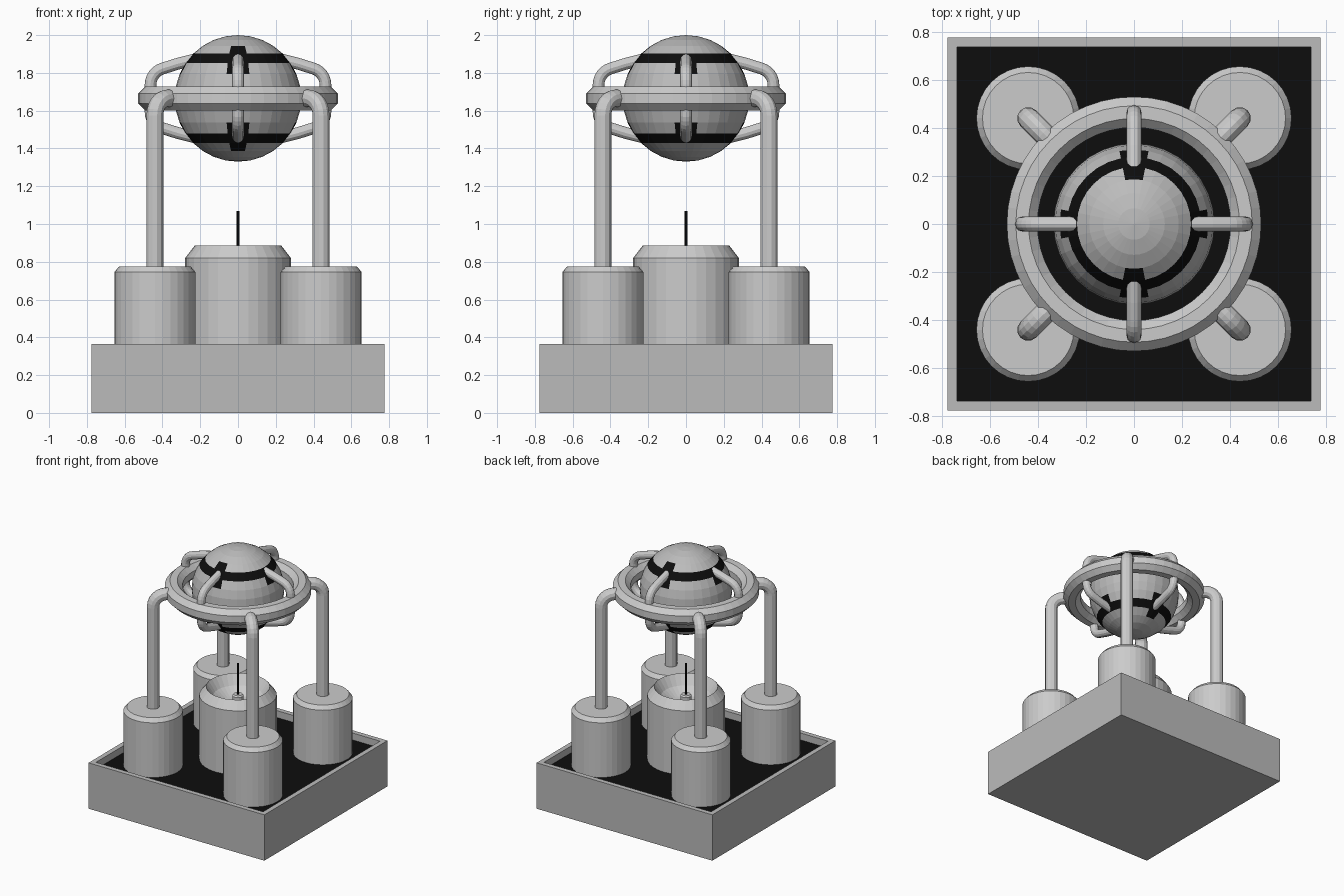
import bpy, bmesh
from math import pi, sin, cos, asin, atan2, degrees, radians, hypot

if "Cube" in bpy.data.objects:
    bpy.data.objects.remove(bpy.data.objects["Cube"])

black = bpy.data.materials.new("black")
black.diffuse_color = (0.004, 0.004, 0.004, 1)
black.use_nodes = True
black.node_tree.nodes["Principled BSDF"].inputs["Base Color"].default_value = black.diffuse_color
grey = bpy.data.materials.new("grey")
grey.diffuse_color = (0.5, 0.5, 0.5, 1)
grey.use_nodes = True
grey.node_tree.nodes["Principled BSDF"].inputs["Base Color"].default_value = grey.diffuse_color


def finish(name, bm, mats=()):
    me = bpy.data.meshes.new(name)
    bm.to_mesh(me)
    bm.free()
    for m in mats:
        me.materials.append(m)
    ob = bpy.data.objects.new(name, me)
    bpy.context.collection.objects.link(ob)
    return ob


def lathe(name, profile, sides=32, at=(0, 0), mats=()):
    """Spin a (radius, z) profile around a vertical axis."""
    bm = bmesh.new()
    vs = [bm.verts.new((r, 0, z)) for r, z in profile]
    es = [bm.edges.new(p) for p in zip(vs, vs[1:])]
    bmesh.ops.spin(bm, geom=vs + es, cent=(0, 0, 0), axis=(0, 0, 1),
                   angle=2 * pi, steps=sides, use_duplicate=False)
    bmesh.ops.remove_doubles(bm, verts=bm.verts, dist=1e-4)
    bmesh.ops.recalc_face_normals(bm, faces=bm.faces)
    bmesh.ops.translate(bm, verts=bm.verts, vec=(at[0], at[1], 0))
    return finish(name, bm, mats)


def pipe(name, path, radius, azimuth, sides=12):
    """Sweep a circle along a (distance, z) path in a vertical plane."""
    bm = bmesh.new()
    rings = []
    for i, (d, z) in enumerate(path):
        a, b = path[max(i - 1, 0)], path[min(i + 1, len(path) - 1)]
        t = atan2(b[1] - a[1], b[0] - a[0])
        ring = []
        for k in range(sides):
            u, v = radius * cos(2 * pi * k / sides), radius * sin(2 * pi * k / sides)
            r = d - u * sin(t)
            ring.append(bm.verts.new((r * cos(azimuth) - v * sin(azimuth),
                                      r * sin(azimuth) + v * cos(azimuth),
                                      z + u * cos(t))))
        rings.append(ring)
    for p, q in zip(rings, rings[1:]):
        for k in range(sides):
            n = (k + 1) % sides
            bm.faces.new((p[k], p[n], q[n], q[k]))
    bm.faces.new(rings[0])
    bm.faces.new(rings[-1])
    bmesh.ops.recalc_face_normals(bm, faces=bm.faces)
    return finish(name, bm)


def arc(cx, cz, r, a0, a1, n=6):
    return [(cx + r * cos(radians(a0 + (a1 - a0) * i / n)),
             cz + r * sin(radians(a0 + (a1 - a0) * i / n))) for i in range(n + 1)]


# Square tray with a recessed black floor
bm = bmesh.new()
bmesh.ops.create_cube(bm, size=1)
for v in bm.verts:
    v.co = (v.co.x * 1.55, v.co.y * 1.55, (v.co.z + 0.5) * 0.365)
bm.normal_update()
top = max(bm.faces, key=lambda f: f.calc_center_median().z)
bmesh.ops.inset_region(bm, faces=[top], thickness=0.055)
inner = bmesh.ops.extrude_face_region(bm, geom=[top])["geom"]
for g in inner:
    if isinstance(g, bmesh.types.BMVert):
        g.co.z = 0.31
    elif isinstance(g, bmesh.types.BMFace):
        g.material_index = 1
if top.is_valid:
    bm.faces.remove(top)
bmesh.ops.recalc_face_normals(bm, faces=bm.faces)
finish("base_tray", bm, (grey, black))

# Central drum with a bowl, hub and thin needle
lathe("central_drum", [(0, 0.31), (0.28, 0.31), (0.28, 0.82), (0.23, 0.885),
                       (0.18, 0.81), (0.11, 0.76), (0, 0.745)])
lathe("hub", [(0, 0.74), (0.042, 0.74), (0.042, 0.815), (0.032, 0.825), (0, 0.825)], 16)
lathe("needle", [(0, 0.8), (0.008, 0.8), (0.008, 1.07), (0, 1.07)], 8, mats=(black,))

# Corner drums and the bent posts that carry the ring
C, Z = 0.44, 1.665
post_d = C * 2 ** 0.5
for i in range(4):
    az = pi / 4 + i * pi / 2
    lathe(f"corner_drum_{i}", [(0, 0.31), (0.215, 0.31), (0.215, 0.745),
                               (0.19, 0.775), (0, 0.775)],
          at=(post_d * cos(az), post_d * sin(az)))
    path = [(post_d, 0.76)] + arc(post_d - 0.09, Z - 0.09, 0.09, 0, 90) + [(0.46, Z)]
    pipe(f"post_{i}", path, 0.046, az)

# Ring with an eight-sided section
section = [(0.465 + 0.069 * cos(pi / 8 + k * pi / 4), Z + 0.069 * sin(pi / 8 + k * pi / 4))
           for k in range(9)]
lathe("ring", section, 48)

# Sphere with black bands and black patches where the brackets meet it
bm = bmesh.new()
bmesh.ops.create_uvsphere(bm, u_segments=32, v_segments=16, radius=0.335)
for f in bm.faces:
    c = f.calc_center_median()
    lat = abs(degrees(atan2(c.z, hypot(c.x, c.y))))
    off = (degrees(atan2(c.y, c.x)) + 45) % 90 - 45
    if 33.75 < lat < 45 or (22.5 < lat < 56.25 and abs(off) < 11.25
                            and (lat < 45 or abs(c.y) > abs(c.x))):
        f.material_index = 1
bmesh.ops.translate(bm, verts=bm.verts, vec=(0, 0, Z))
finish("sphere", bm, (grey, black))

# Brackets from the ring to the sphere, above and below
up = [(0.463, 0)] + arc(0.373, 0.072, 0.09, 0, 75) + [(0.32, 0.183), (0.22, 0.208)]
for i in range(4):
    for side, s in (("upper", 1), ("lower", -1)):
        pipe(f"{side}_bracket_{i}", [(d, Z + s * z) for d, z in up], 0.031, i * pi / 2)
